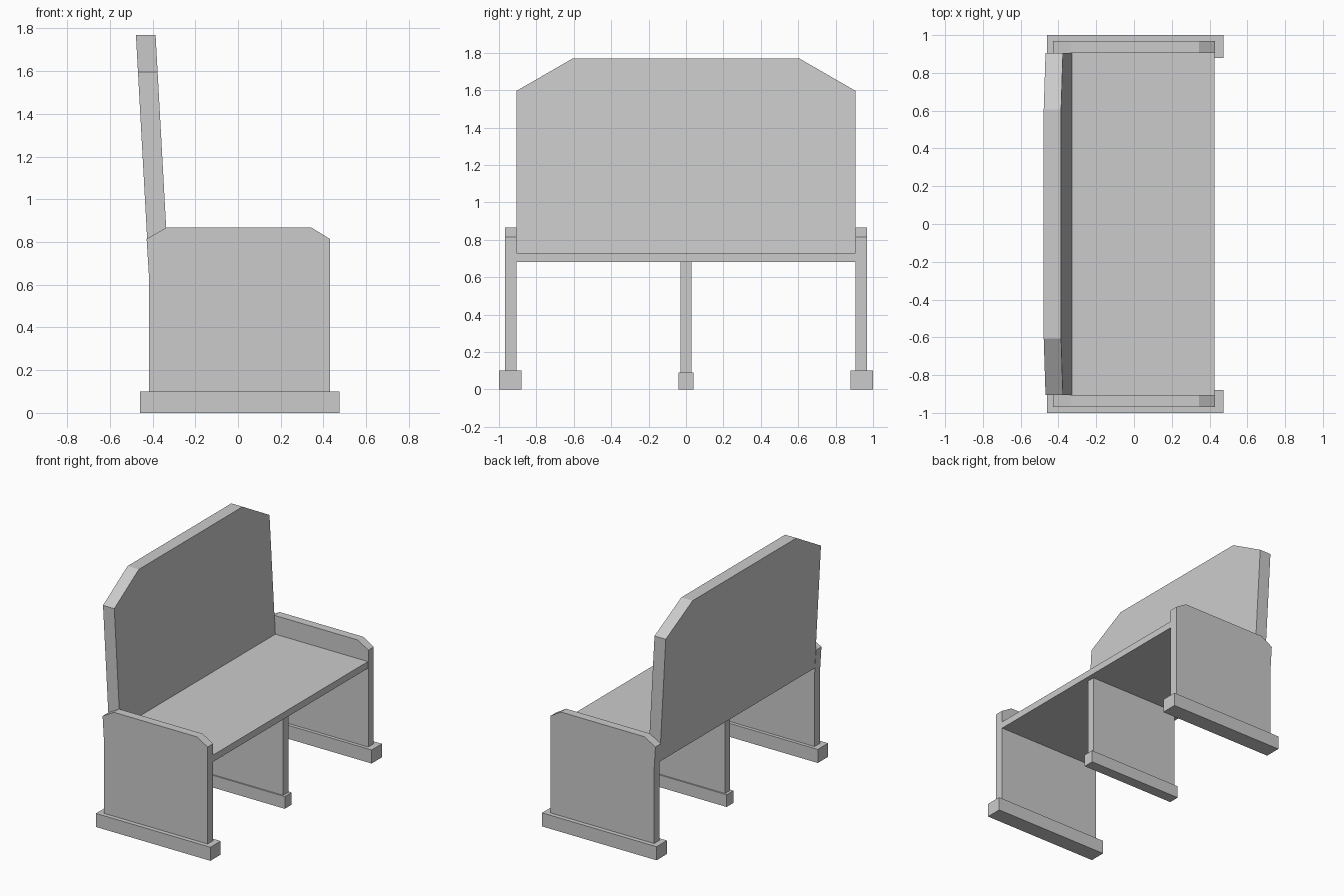
import bpy, bmesh
from mathutils import Vector

cube = bpy.data.objects.get("Cube")
if cube:
    bpy.data.objects.remove(cube, do_unlink=True)

# One plain grey for the whole bench
GREY = (0.6, 0.6, 0.6, 1.0)
mat = bpy.data.materials.new("plain grey")
mat.use_nodes = True
mat.diffuse_color = GREY
mat.node_tree.nodes["Principled BSDF"].inputs["Base Color"].default_value = GREY


def prism(name, outline, offset):
    """Extrude a closed 3D outline by an offset vector."""
    bm = bmesh.new()
    face = bm.faces.new([bm.verts.new(p) for p in outline])
    ext = bmesh.ops.extrude_face_region(bm, geom=[face])
    moved = [v for v in ext["geom"] if isinstance(v, bmesh.types.BMVert)]
    bmesh.ops.translate(bm, verts=moved, vec=Vector(offset))
    bmesh.ops.recalc_face_normals(bm, faces=bm.faces)
    mesh = bpy.data.meshes.new(name)
    bm.to_mesh(mesh)
    bm.free()
    mesh.materials.append(mat)
    obj = bpy.data.objects.new(name, mesh)
    bpy.context.collection.objects.link(obj)
    return obj


def box(name, x, y, z):
    outline = [(x[0], y[0], z[0]), (x[1], y[0], z[0]),
               (x[1], y[0], z[1]), (x[0], y[0], z[1])]
    return prism(name, outline, (0, y[1] - y[0], 0))


# End panels with clipped top corners, each on a wider foot
PANEL = [(-0.417, 0.1), (0.43, 0.1), (0.43, 0.815), (0.345, 0.867),
         (-0.337, 0.867), (-0.428, 0.815), (-0.417, 0.64)]
for side, s in (("left", 1), ("right", -1)):
    prism(f"{side}_end_panel", [(x, s * 0.905, z) for x, z in PANEL],
          (0, s * 0.063, 0))
    box(f"{side}_foot", (-0.46, 0.475), sorted((s * 0.88, s * 1.0)), (0, 0.1))

# Centre support and its foot
box("centre_panel", (-0.34, 0.39), (-0.03, 0.03), (0.09, 0.68))
box("centre_foot", (-0.36, 0.41), (-0.04, 0.04), (0, 0.09))

# Seat board between the end panels
box("seat", (-0.41, 0.427), (-0.905, 0.905), (0.68, 0.73))


# Leaning backrest with clipped upper corners
def back_x(z):
    return -0.478 + (1.77 - z) * 0.055


BACK = [(-0.905, 0.68), (0.905, 0.68), (0.905, 1.597),
        (0.605, 1.77), (-0.605, 1.77), (-0.905, 1.597)]
prism("backrest", [(back_x(z), y, z) for y, z in BACK], (0.092, 0, 0))
